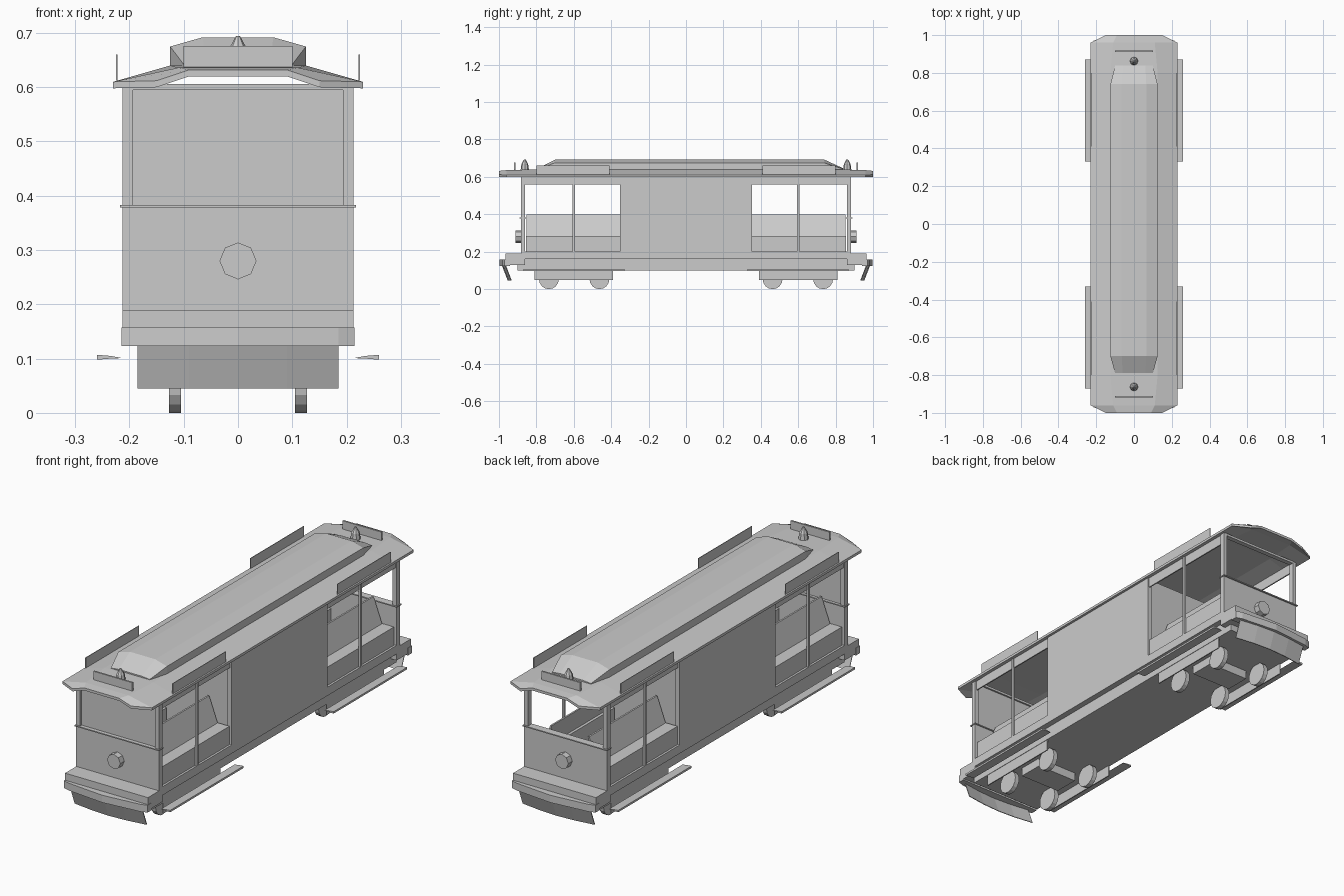
import bpy, bmesh, math
from mathutils import Matrix

cube = bpy.data.objects.get("Cube")
if cube:
    bpy.data.objects.remove(cube, do_unlink=True)

grey = bpy.data.materials.new("plain_grey")
grey.use_nodes = True
tone = (0.6, 0.6, 0.6, 1)
grey.diffuse_color = tone
grey.node_tree.nodes["Principled BSDF"].inputs["Base Color"].default_value = tone


def finish(name, bm):
    bmesh.ops.recalc_face_normals(bm, faces=bm.faces)
    mesh = bpy.data.meshes.new(name)
    bm.to_mesh(mesh)
    bm.free()
    mesh.materials.append(grey)
    obj = bpy.data.objects.new(name, mesh)
    bpy.context.collection.objects.link(obj)
    return obj


def box(name, x, y, z):
    """Box from (low, high) ranges; each range may be given in any order."""
    bm = bmesh.new()
    bmesh.ops.create_cube(bm, size=1)
    for v in bm.verts:
        v.co = [(r[0] + r[1]) / 2 + c * (r[1] - r[0]) for r, c in zip((x, y, z), v.co)]
    return finish(name, bm)


def loft(name, rings):
    """Skin matching closed rings of points and cap both ends."""
    bm = bmesh.new()
    loops = [[bm.verts.new(p) for p in ring] for ring in rings]
    n = len(loops[0])
    for a, b in zip(loops, loops[1:]):
        for i in range(n):
            j = (i + 1) % n
            bm.faces.new((a[i], a[j], b[j], b[i]))
    bm.faces.new(loops[0])
    bm.faces.new(loops[-1])
    return finish(name, bm)


def cone(name, axis, centre, r1, r2, depth, sides):
    bm = bmesh.new()
    turn = {"x": Matrix.Rotation(math.pi / 2, 4, "Y"),
            "y": Matrix.Rotation(math.pi / 2, 4, "X"), "z": Matrix()}[axis]
    bmesh.ops.create_cone(bm, cap_ends=True, segments=sides, radius1=r1, radius2=r2,
                          depth=depth, matrix=Matrix.Translation(centre) @ turn)
    return finish(name, bm)


def mirrored(half):
    return half + [(-x, z) for x, z in reversed(half)]


# Main roof: cambered shell with clipped, drooping ends
def roof_ring(y, edge, edge_z, crown, crown_z):
    half = [(edge, edge_z - 0.012), (edge, edge_z), (crown, crown_z)]
    inner = [(crown, crown_z - 0.012)]
    pts = half + [(-x, z) for x, z in reversed(half)]
    pts += [(-x, z) for x, z in inner] + inner
    return [(x, y, z) for x, z in pts]


loft("main_roof", [
    roof_ring(-1, 0.15, 0.612, 0.09, 0.632),
    roof_ring(-0.96, 0.23, 0.61, 0.11, 0.636),
    roof_ring(-0.8, 0.23, 0.61, 0.125, 0.64),
    roof_ring(0.8, 0.23, 0.61, 0.125, 0.64),
    roof_ring(0.96, 0.23, 0.61, 0.11, 0.636),
    roof_ring(1, 0.15, 0.612, 0.09, 0.632)])


# Raised upper roof with tapered ends
def clerestory_ring(y, width, shoulder, top_width, top):
    half = [(width, 0.632), (width, shoulder), (top_width, top)]
    return [(x, y, z) for x, z in mirrored(half)]


loft("raised_roof", [
    clerestory_ring(-0.79, 0.1, 0.642, 0.06, 0.646),
    clerestory_ring(-0.7, 0.125, 0.675, 0.065, 0.692),
    clerestory_ring(0.74, 0.125, 0.675, 0.065, 0.692),
    clerestory_ring(0.84, 0.1, 0.642, 0.06, 0.646)])

# Closed middle cabin and chassis
box("middle_cabin", (-0.213, 0.213), (-0.34, 0.34), (0.16, 0.605))
box("floor", (-0.213, 0.213), (-0.87, 0.87), (0.16, 0.2))
box("underframe", (-0.185, 0.185), (-0.9, 0.9), (0.1, 0.16))

for e, end in ((-1, "front"), (1, "rear")):
    # End platform, bowed bumper and sloping fender
    box(end + "_platform", (-0.213, 0.213), (e * 0.86, e * 0.965), (0.13, 0.19))
    outline = [(-0.215, 0.94), (-0.215, 0.97), (-0.185, 0.98), (0, 0.998),
               (0.185, 0.98), (0.215, 0.97), (0.215, 0.94)]
    loft(end + "_bumper", [[(x, e * y, z) for x, y in outline] for z in (0.123, 0.157)])
    fender = [[(x, e * (y + d), z) for y, d, z in
               ((0.935, bow, 0.045), (0.965, bow, 0.123), (0.961, bow, 0.123), (0.931, bow, 0.045))]
              for x, bow in ((-0.185, 0), (-0.09, 0.013), (0, 0.018), (0.09, 0.013), (0.185, 0))]
    loft(end + "_fender", fender)

    # End wall, sill, window header and headlamp
    wall = (e * 0.86, e * 0.883)
    box(end + "_wall", (-0.213, 0.213), wall, (0.19, 0.378))
    box(end + "_sill", (-0.217, 0.217), (e * 0.855, e * 0.89), (0.378, 0.383))
    box(end + "_header", (-0.213, 0.213), wall, (0.595, 0.606))
    cone(end + "_headlamp", "y", (0, e * 0.896, 0.28), 0.034, 0.034, 0.032, 8)

    # Roof lamp and sign board
    cone(end + "_lamp_base", "z", (0, e * 0.862, 0.653), 0.022, 0.018, 0.03, 8)
    cone(end + "_lamp_cap", "z", (0, e * 0.862, 0.681), 0.018, 0.004, 0.026, 8)
    box(end + "_sign_board", (-0.1, 0.1), (e * 0.911, e * 0.919), (0.632, 0.676))

    # Truck cross beam
    box(end + "_truck_beam", (-0.105, 0.105), (e * 0.54, e * 0.66), (0.06, 0.1))

    for s, side in ((-1, "right"), (1, "left")):
        tag = end + "_" + side
        # Open section: posts and top rail
        box(tag + "_corner_post", (s * 0.193, s * 0.213), wall, (0.19, 0.605))
        box(tag + "_middle_post", (s * 0.203, s * 0.213), (e * 0.594, e * 0.606), (0.2, 0.605))
        box(tag + "_inner_post", (s * 0.193, s * 0.213), (e * 0.34, e * 0.352), (0.2, 0.605))
        box(tag + "_top_rail", (s * 0.2, s * 0.206), (e * 0.34, e * 0.87), (0.558, 0.605))

        # Outward-facing bench with leaning back
        box(tag + "_bench", (s * 0.12, s * 0.203), (e * 0.352, e * 0.855), (0.2, 0.285))
        back = [(0.145, 0.28), (0.1, 0.4), (0.092, 0.4), (0.135, 0.28)]
        loft(tag + "_bench_back", [[(s * x, e * y, z) for x, z in back] for y in (0.354, 0.853)])

        # Running board, hanging truck panel and roof side board
        step = [(0.213, 0.101), (0.235, 0.105), (0.26, 0.107), (0.26, 0.098), (0.235, 0.1)]
        loft(tag + "_running_board", [[(s * x, e * y, z) for x, z in step] for y in (0.33, 0.87)])
        box(tag + "_truck_panel", (s * 0.178, s * 0.183), (e * 0.39, e * 0.81), (0.048, 0.102))
        box(tag + "_side_board", (s * 0.222, s * 0.225), (e * 0.41, e * 0.8), (0.612, 0.66))

        # Wheels
        for y in (0.463, 0.733):
            cone(tag + "_wheel", "x", (s * 0.116, e * y, 0.053), 0.053, 0.053, 0.022, 16)

# Closed front window pane
box("front_window_pane", (-0.195, 0.195), (-0.872, -0.868), (0.378, 0.6))
